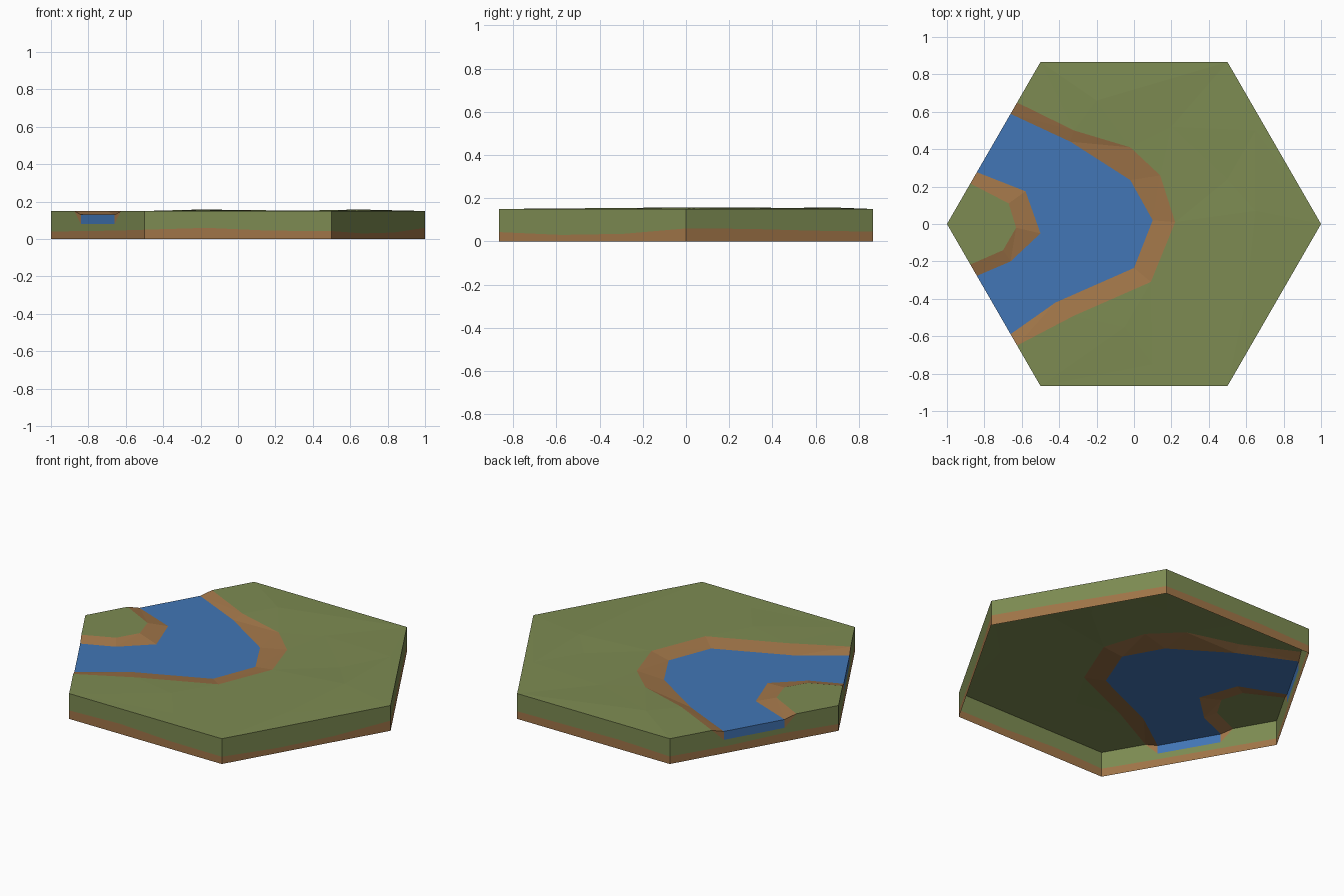
import bpy
from mathutils import Vector
from mathutils.geometry import delaunay_2d_cdt

if "Cube" in bpy.data.objects:
    bpy.data.objects.remove(bpy.data.objects["Cube"])

TOP, WATER, BED = 0.15, 0.13, 0.08


def material(name, rgb):
    m = bpy.data.materials.new(name)
    m.diffuse_color = (*rgb, 1)
    m.use_nodes = True
    m.node_tree.nodes["Principled BSDF"].inputs["Base Color"].default_value = m.diffuse_color
    return m


GRASS = material("grass green", (0.205, 0.258, 0.084))
SOIL = material("soil brown", (0.352, 0.178, 0.065))
BLUE = material("water blue", (0.054, 0.181, 0.468))


def make(name, verts, faces, mat):
    me = bpy.data.meshes.new(name)
    me.from_pydata(verts, [], faces)
    me.materials.append(mat)
    ob = bpy.data.objects.new(name, me)
    bpy.context.collection.objects.link(ob)


def sheet(name, outline, mat, inner=()):
    """Triangulated surface inside an outline, through optional inner points."""
    pts = list(outline) + list(inner)
    n = len(outline)
    r = delaunay_2d_cdt([Vector(p[:2]) for p in pts],
                        [(i, (i + 1) % n) for i in range(n)], [], 1, 1e-5)
    verts = [(v.x, v.y, pts[o[0]][2]) for v, o in zip(r[0], r[3])]
    make(name, verts, [tuple(f) for f in r[2]], mat)


def level(pts, z):
    return [(x, y, z) for x, y in pts]


S = 0.75 ** 0.5
HEX = [(-1, 0), (-0.5, -S), (0.5, -S), (1, 0), (0.5, S), (-0.5, S)]


def shore(t, side):
    """Point on one of the two left hex sides, t from the left corner."""
    return (-1 + 0.5 * t, side * S * t)


# Bank lines, running from the back-left side to the front-left side
outer_top = level([shore(.75, 1), (-.32, .5), (-.02, .41), (.14, .26), (.22, .01),
                   (.09, -.31), (-.32, -.49), shore(.75, -1)], TOP)
outer_top[2] = (-.02, .41, .153)
outer_low = level([shore(.68, 1), (-.34, .44), (-.02, .235), (.1, .02),
                   (0, -.235), (-.42, -.42), shore(.68, -1)], WATER)
inner_low = level([shore(.32, 1), (-.58, .175), (-.5, -.05), (-.66, -.2),
                   shore(.32, -1)], WATER)
inner_top = level([shore(.25, 1), (-.67, .11), (-.63, -.02), (-.7, -.14),
                   shore(.25, -1)], TOP)

# Top surfaces
bumps = [(-.2, .66, .158), (.2, .52, .15), (.5, .24, .15), (.65, .07, .158),
         (.65, .5, .155), (.4, -.35, .151), (-.05, -.55, .153), (.1, -.75, .15),
         (.6, -.4, .154)]
sheet("grass_field", outer_top + level(HEX[1:], TOP), GRASS, bumps)
sheet("grass_spit", inner_top + [(-1, 0, TOP)], GRASS)
sheet("outer_bank", outer_top + outer_low[::-1], SOIL)
sheet("inner_bank", inner_low + inner_top[::-1], SOIL)
sheet("river", outer_low + inner_low[::-1], BLUE)

# Side walls: wavy soil line, as heights at thirds of every side
line = [.04, .043, .045, .05, .06, .045, .043, .03, .035,
        .06, .058, .05, .045, .05, .055, .045, .04, .05]


def soil_height(u):
    i = int(u)
    f = u - i
    return line[i % 18] * (1 - f) + line[(i + 1) % 18] * f


def wall_quads(cols, low, high):
    verts, faces = [], []
    for k, (p, u, h) in enumerate(cols):
        verts += [(*p, low(u, h)), (*p, high(u, h))]
        if k:
            a = 2 * k
            faces.append((a - 2, a, a + 1, a - 1))
    return verts, faces


cols = []
for s in range(6):
    a, b = Vector(HEX[s]), Vector(HEX[(s + 1) % 6])
    ts = [(0, TOP), (1 / 3, TOP), (2 / 3, TOP)]
    if s in (0, 5):  # the river cuts a notch into these sides
        ts = [(0, TOP), (.25, TOP), (.32, BED), (1 / 3, BED),
              (2 / 3, BED), (.68, BED), (.75, TOP)]
    cols += [(a.lerp(b, t), 3 * s + 3 * t, h) for t, h in ts]
cols.append((Vector(HEX[0]), 18, TOP))

make("soil_sides", *wall_quads(cols, lambda u, h: 0, lambda u, h: soil_height(u)), SOIL)
make("grass_sides", *wall_quads(cols, lambda u, h: soil_height(u), lambda u, h: h), GRASS)

# River mouths: water plate in the notch, with a bank wedge at each end
for name, side in (("front", -1), ("back", 1)):
    p, q = shore(.32, side), shore(.68, side)
    quad = [(*p, BED), (*q, BED), (*q, WATER), (*p, WATER)]
    order = (0, 1, 2, 3) if side < 0 else (3, 2, 1, 0)
    make(name + "_river_mouth", quad, [order], BLUE)
    wedges = [(*shore(.25, side), TOP), (*p, BED), (*p, WATER),
              (*shore(.75, side), TOP), (*q, WATER), (*q, BED)]
    tris = [(0, 1, 2), (3, 4, 5)]
    make(name + "_mouth_banks", wedges,
         tris if side < 0 else [t[::-1] for t in tris], SOIL)
